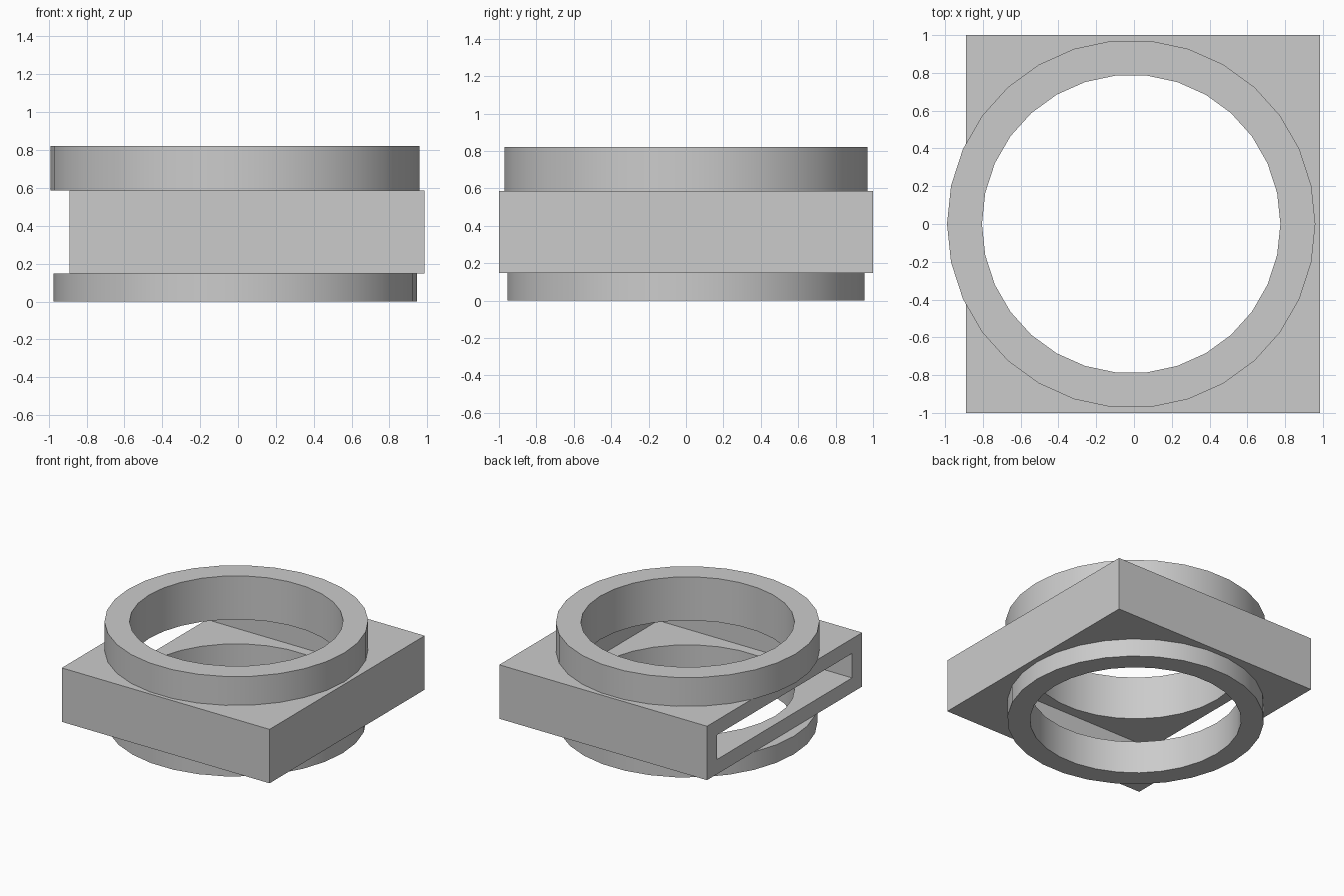
import bpy
import bmesh
from math import cos, sin, tau, radians

SIDES = 30
CENTRE_X = -0.015
BORE = 0.79
BASE_Z, TOP_Z = 0.147, 0.587

cube = bpy.data.objects.get("Cube")
if cube:
    bpy.data.objects.remove(cube, do_unlink=True)

grey = bpy.data.materials.new("plain_grey")
grey.use_nodes = True
colour = (0.6, 0.6, 0.6, 1)
grey.diffuse_color = colour
grey.node_tree.nodes["Principled BSDF"].inputs["Base Color"].default_value = colour


def add_object(name, bm):
    bmesh.ops.recalc_face_normals(bm, faces=bm.faces)
    mesh = bpy.data.meshes.new(name)
    bm.to_mesh(mesh)
    bm.free()
    mesh.materials.append(grey)
    obj = bpy.data.objects.new(name, mesh)
    bpy.context.collection.objects.link(obj)
    return obj


def select_only(obj):
    bpy.ops.object.select_all(action='DESELECT')
    obj.select_set(True)
    bpy.context.view_layer.objects.active = obj


def smooth(obj):
    select_only(obj)
    bpy.ops.object.shade_smooth_by_angle(angle=radians(30))


def box(name, low, high):
    bm = bmesh.new()
    bmesh.ops.create_cube(bm, size=1)
    for v in bm.verts:
        v.co = [a + (c + 0.5) * (b - a) for a, b, c in zip(low, high, v.co)]
    return add_object(name, bm)


def circle(bm, radius, z):
    return [bm.verts.new((CENTRE_X + radius * cos(tau * i / SIDES),
                          radius * sin(tau * i / SIDES), z))
            for i in range(SIDES)]


def collar(name, outer, z0, z1):
    """Round tube with square-cut rims."""
    bm = bmesh.new()
    loops = [circle(bm, r, z) for r, z in
             ((outer, z0), (outer, z1), (BORE, z1), (BORE, z0))]
    for k in range(4):
        a, b = loops[k], loops[(k + 1) % 4]
        for i in range(SIDES):
            j = (i + 1) % SIDES
            bm.faces.new((a[i], a[j], b[j], b[i]))
    smooth(add_object(name, bm))


def cut(target, cutter):
    mod = target.modifiers.new("cut", 'BOOLEAN')
    mod.operation = 'DIFFERENCE'
    mod.solver = 'EXACT'
    mod.object = cutter
    select_only(target)
    bpy.ops.object.modifier_apply(modifier=mod.name)
    bpy.data.objects.remove(cutter, do_unlink=True)


# Square housing, hollowed by a flat drawer slot that opens on the -x side
housing = box("slotted_housing", (-0.89, -1, BASE_Z), (0.985, 1, TOP_Z))
cut(housing, box("slot_cutter", (-1.2, -0.87, 0.267), (0.86, 0.87, 0.467)))

# Round bore through the roof and floor of the housing
bm = bmesh.new()
low, high = circle(bm, BORE, -0.5), circle(bm, BORE, 1.5)
bm.faces.new(low)
bm.faces.new(high)
for i in range(SIDES):
    j = (i + 1) % SIDES
    bm.faces.new((low[i], low[j], high[j], high[i]))
cut(housing, add_object("bore_cutter", bm))
smooth(housing)

# Collars above and below the housing
collar("upper_collar", 0.975, TOP_Z, 0.822)
collar("lower_collar", 0.96, 0, BASE_Z)
